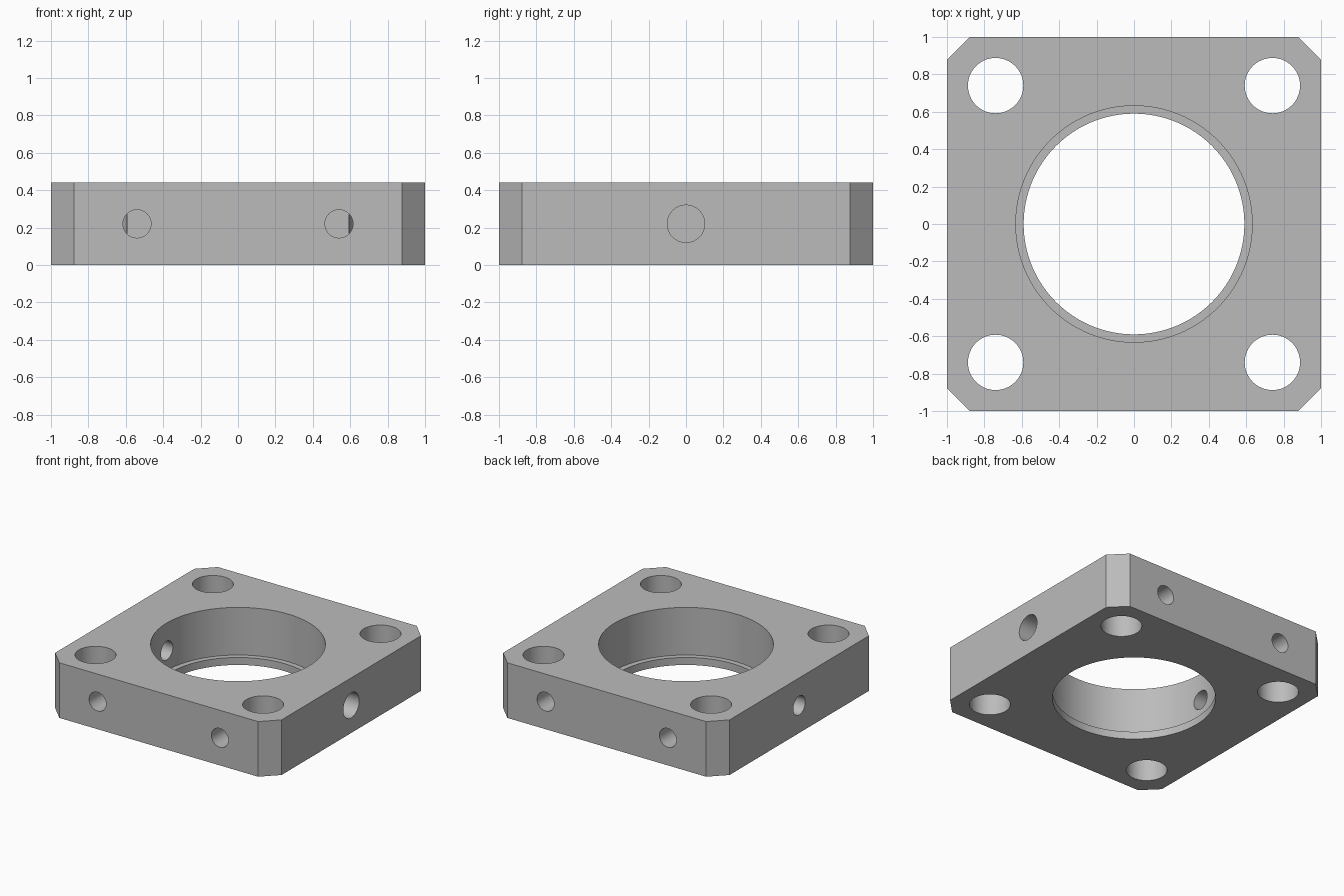
import bpy, bmesh, math
from mathutils import Vector

cube = bpy.data.objects.get("Cube")
if cube:
    bpy.data.objects.remove(cube, do_unlink=True)

HEIGHT = 0.44
MID = HEIGHT / 2
CHAMFER = 0.122

grey = bpy.data.materials.new("metal_grey")
grey.use_nodes = True
grey.diffuse_color = (0.5, 0.5, 0.5, 1)
grey.node_tree.nodes["Principled BSDF"].inputs["Base Color"].default_value = grey.diffuse_color

# Square plate with chamfered vertical corners
bm = bmesh.new()
c = 1 - CHAMFER
outline = [(1, -c), (1, c), (c, 1), (-c, 1), (-1, c), (-1, -c), (-c, -1), (c, -1)]
base = bm.faces.new([bm.verts.new((x, y, 0)) for x, y in outline])
top = bmesh.ops.extrude_face_region(bm, geom=[base])["geom"]
bmesh.ops.translate(bm, vec=(0, 0, HEIGHT),
                    verts=[v for v in top if isinstance(v, bmesh.types.BMVert)])
bmesh.ops.recalc_face_normals(bm, faces=bm.faces)
mesh = bpy.data.meshes.new("mounting_plate")
bm.to_mesh(mesh)
bm.free()
mesh.materials.append(grey)
plate = bpy.data.objects.new("mounting_plate", mesh)
bpy.context.collection.objects.link(plate)


def drill(start, end, radius, sides=48):
    """Cut a round hole in the plate along the line from start to end."""
    start, end = Vector(start), Vector(end)
    axis = end - start
    bpy.ops.mesh.primitive_cylinder_add(
        vertices=sides, radius=radius, depth=axis.length,
        location=(start + end) / 2, rotation=axis.to_track_quat('Z', 'Y').to_euler())
    cutter = bpy.context.object
    cutter.name = "hole_cutter"
    cutter.hide_render = True
    cutter.data.materials.append(grey)
    bpy.context.view_layer.objects.active = plate
    cut = plate.modifiers.new("hole", 'BOOLEAN')
    cut.operation = 'DIFFERENCE'
    cut.solver = 'EXACT'
    cut.object = cutter
    bpy.ops.object.modifier_apply(modifier=cut.name)
    bpy.data.objects.remove(cutter, do_unlink=True)


# Central bore with a thin retaining lip at the bottom
drill((0, 0, 0.06), (0, 0, 1), 0.632, 128)
drill((0, 0, -1), (0, 0, 1), 0.59, 128)

# Rod holes through the four corners
for x in (-0.74, 0.74):
    for y in (-0.74, 0.74):
        drill((x, y, -1), (x, y, 1), 0.148, 64)

# Set screw holes in the front and back
for x in (-0.54, 0.54):
    for side in (-1, 1):
        drill((x, side * 1.2, MID), (x, side * 0.72, MID), 0.075)

# Blind post hole on one side, through set screw hole on the other
drill((1.2, 0, MID), (0.72, 0, MID), 0.1)
drill((-1.2, 0, MID), (-0.4, 0, MID), 0.075)

# Smooth hole walls, sharp edges
bpy.ops.object.select_all(action='DESELECT')
plate.select_set(True)
bpy.context.view_layer.objects.active = plate
bpy.ops.object.shade_smooth_by_angle(angle=math.radians(30))
